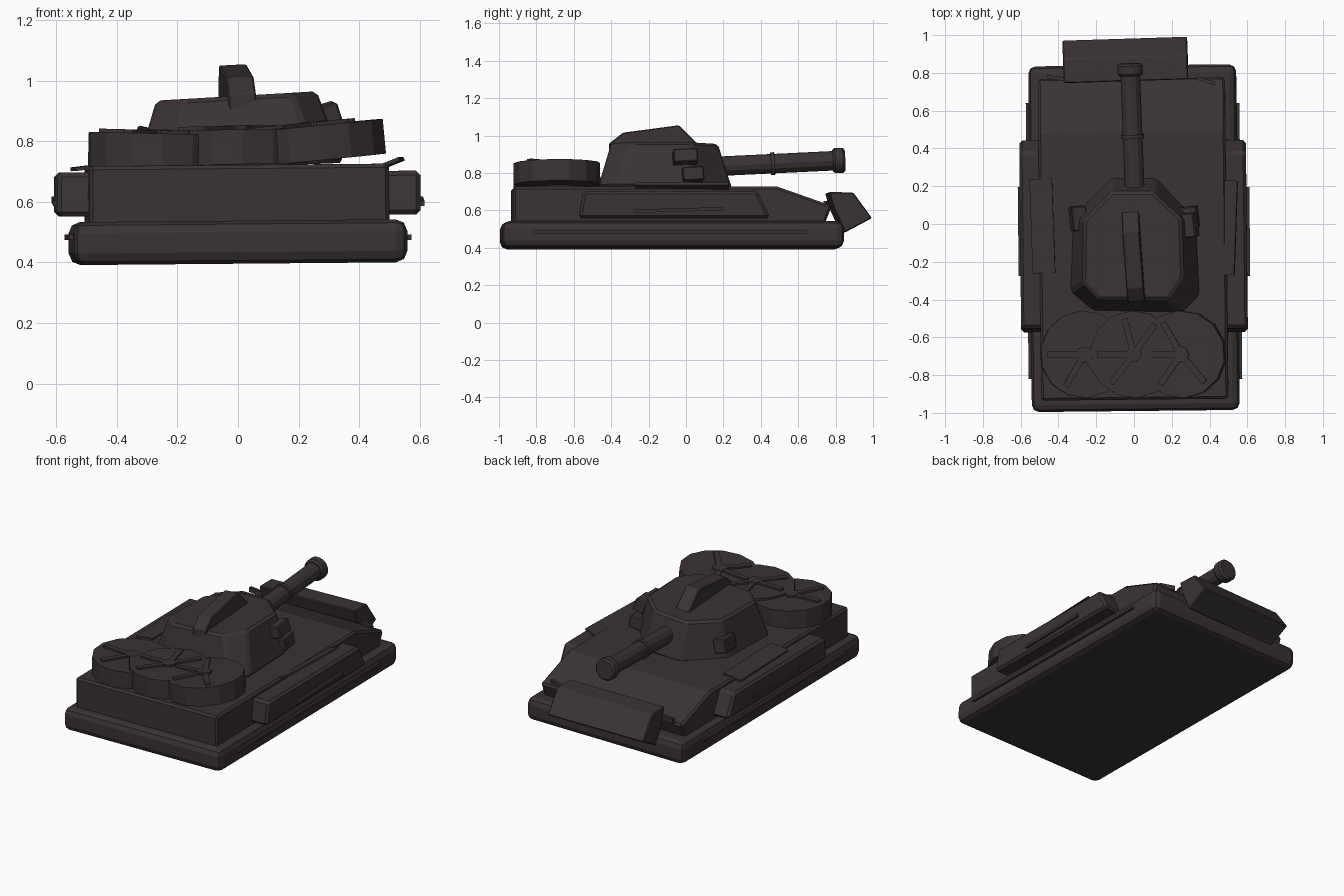
import bpy, bmesh, math
from mathutils import Vector

if "Cube" in bpy.data.objects:
    bpy.data.objects.remove(bpy.data.objects["Cube"])

paint = bpy.data.materials.new("dark_brown_grey")
paint.diffuse_color = (0.042, 0.033, 0.033, 1)
paint.use_nodes = True
paint.node_tree.nodes["Principled BSDF"].inputs["Base Color"].default_value = paint.diffuse_color


def finish(name, bm, loc=(0, 0, 0), rot=(0, 0, 0), bevel=0, segments=1):
    bmesh.ops.recalc_face_normals(bm, faces=bm.faces)
    mesh = bpy.data.meshes.new(name)
    bm.to_mesh(mesh)
    bm.free()
    ob = bpy.data.objects.new(name, mesh)
    bpy.context.collection.objects.link(ob)
    mesh.materials.append(paint)
    ob.location = loc
    ob.rotation_euler = [math.radians(a) for a in rot]
    if bevel:
        mod = ob.modifiers.new("bevel", 'BEVEL')
        mod.width, mod.segments = bevel, segments
        mod.limit_method, mod.angle_limit = 'ANGLE', math.radians(25)
    return ob


def loft(name, ring_a, ring_b, **kw):
    """Solid between two matching outlines."""
    bm = bmesh.new()
    a = [bm.verts.new(p) for p in ring_a]
    b = [bm.verts.new(p) for p in ring_b]
    bm.faces.new(a)
    bm.faces.new(b)
    for i in range(len(a)):
        j = (i + 1) % len(a)
        bm.faces.new((a[i], a[j], b[j], b[i]))
    return finish(name, bm, **kw)


def side_profile(name, pts, x0, x1, **kw):
    """Extrude a (y, z) outline along x."""
    return loft(name, [(x0, y, z) for y, z in pts], [(x1, y, z) for y, z in pts], **kw)


def box(name, loc, size, **kw):
    bm = bmesh.new()
    bmesh.ops.create_cube(bm, size=1)
    bmesh.ops.scale(bm, vec=Vector(size), verts=bm.verts)
    return finish(name, bm, loc=loc, **kw)


def drum(name, loc, radius, depth, sides=14, rot=(0, 0, 0), bevel=0):
    bm = bmesh.new()
    bmesh.ops.create_cone(bm, cap_ends=True, segments=sides, radius1=radius,
                          radius2=radius, depth=depth)
    return finish(name, bm, loc=loc, rot=rot, bevel=bevel)


# Lower track body, with raised side rails
box("track_base", (0, -0.075, 0.467), (1.10, 1.83, 0.142), rot=(0, -0.5, 0.6),
    bevel=0.038, segments=2)
for s, side in ((-1, "left"), (1, "right")):
    box(side + "_track_rail", (s * 0.553, -0.09, 0.484), (0.025, 1.46, 0.018),
        rot=(0, 0, 0.6))

# Hull with sloped rear deck
side_profile("hull", [(-0.93, 0.52), (-0.93, 0.722), (0.485, 0.722),
                      (0.775, 0.62), (0.735, 0.52)], -0.495, 0.495,
             rot=(0, -0.5, 0.6), bevel=0.012)

# Armoured skirts, their trim bars and the loose plates above them
for s, side, dy in ((-1, "left", 0.0), (1, "right", -0.01)):
    skirt = [(-0.57, 0.555), (-0.545, 0.70), (0.385, 0.70), (0.455, 0.555)]
    side_profile(side + "_skirt", [(y + dy, z) for y, z in skirt],
                 s * 0.46, s * 0.60, rot=(0, -0.3, 0.6), bevel=0.015)
    box(side + "_skirt_trim", (s * 0.603, -0.04, 0.602), (0.02, 0.47, 0.018),
        rot=(1.5, 0, 0.6))
box("left_loose_plate", (-0.485, -0.01, 0.715), (0.12, 0.50, 0.012), rot=(0, -7, 2))
box("right_loose_plate", (0.505, -0.02, 0.728), (0.075, 0.50, 0.012), rot=(0, -22, -2))

# Wedge blade and hooks at the rear
side_profile("blade", [(0.755, 0.695), (0.885, 0.692), (0.985, 0.555),
                       (0.84, 0.478), (0.775, 0.62)], -0.33, 0.33,
             loc=(-0.012, 0, 0), rot=(0, -0.6, 1.8), bevel=0.006)
box("left_hook", (-0.41, 0.772, 0.635), (0.10, 0.018, 0.03), rot=(0, 0, -8))
box("right_hook", (0.38, 0.758, 0.635), (0.10, 0.018, 0.03), rot=(0, 0, -18))

# Turret: chamfered octagon narrowing toward a flat roof
base = [(-0.12, 0.245), (0.12, 0.245), (0.33, 0.02), (0.35, -0.38),
        (0.26, -0.47), (-0.22, -0.46), (-0.34, -0.36), (-0.325, 0.04)]
roof = [(-0.12, 0.17), (0.10, 0.17), (0.25, 0.03), (0.26, -0.28),
        (0.18, -0.40), (-0.18, -0.40), (-0.27, -0.31), (-0.265, 0.02)]
loft("turret", [(x, y, 0.715 + 0.04 * x) for x, y in base],
     [(x, y, 0.95 + 0.058 * x) for x, y in roof], bevel=0.014)

# Tall roof fin
side_profile("roof_fin", [(-0.24, -0.05), (-0.24, 0.03), (-0.17, 0.085),
                          (0.13, 0.125), (0.235, 0.02), (0.235, -0.05)],
             -0.046, 0.046, loc=(-0.002, -0.17, 0.928), rot=(0, -3, 4), bevel=0.005)

# Turret side boxes
box("right_upper_box", (0.295, -0.005, 0.885), (0.075, 0.13, 0.075), rot=(3, -18, 6), bevel=0.006)
box("right_lower_box", (0.29, 0.035, 0.79), (0.10, 0.115, 0.075), rot=(3, -10, 6), bevel=0.006)
box("left_box", (-0.295, 0.03, 0.80), (0.08, 0.13, 0.085), rot=(3, 12, 6), bevel=0.006)

# Gun barrel with a collar and muzzle along one tilted axis
start, end = Vector((0.006, 0.12, 0.833)), Vector((-0.022, 0.85, 0.868))
axis = end - start
turn = [math.degrees(a) for a in axis.to_track_quat('Z', 'Y').to_euler()]
for name, t0, t1, r in (("barrel", 0, 0.95, 0.052), ("barrel_collar", 0.455, 0.485, 0.061),
                        ("muzzle", 0.91, 1.0, 0.07)):
    drum(name, start + axis * (t0 + t1) / 2, r, axis.length * (t1 - t0), 12, turn,
         bevel=0.012 if name == "muzzle" else 0)

# Three overlapping drums with spoked lids
for name, x, z, tilt, angles in (("left", -0.265, 0.768, 1.5, (180, 240, 305, 0)),
                                 ("middle", 0.0, 0.782, -1, (105, 180, 232, 55)),
                                 ("right", 0.255, 0.795, -5.5, (120, 180, 235, 310))):
    roll = math.radians(tilt)
    drum(name + "_drum", (x, -0.69, z), 0.232, 0.115, 14, (0, tilt, 4))
    up = Vector((math.sin(roll), 0, math.cos(roll)))
    flat = Vector((math.cos(roll), 0, -math.sin(roll)))
    centre = Vector((x, -0.69, z)) + up * 0.06
    drum(name + "_drum_hub", centre, 0.042, 0.022, 8, (0, tilt, 0))
    for i, deg in enumerate(angles):
        a = math.radians(deg)
        pos = centre + (flat * math.cos(a) + Vector((0, math.sin(a), 0))) * 0.1
        # spokes follow the tilted lid
        spoke = box(f"{name}_drum_spoke_{i + 1}", pos, (0.19, 0.032, 0.018))
        side = up.cross(flat * math.cos(a) + Vector((0, math.sin(a), 0)))
        along = side.cross(up)
        m = spoke.matrix_world.to_3x3()
        for k, v in enumerate((along, side, up)):
            m.col[k] = v
        spoke.rotation_euler = m.to_euler()
